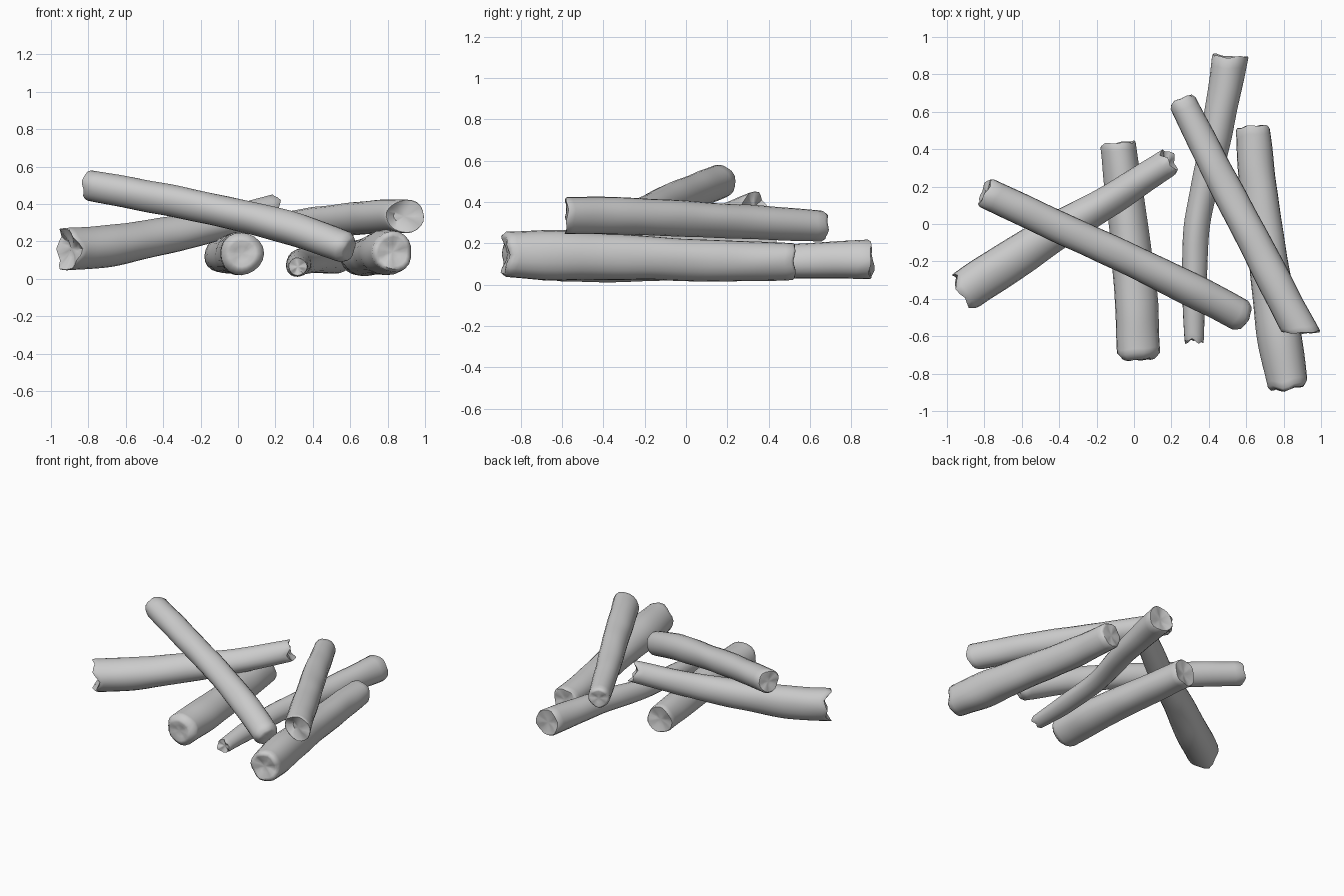
import bpy, bmesh, math, random
from mathutils import Vector, noise

if "Cube" in bpy.data.objects:
    bpy.data.objects.remove(bpy.data.objects["Cube"])

SIDES, RINGS = 20, 36
Z = Vector((0, 0, 1))


def spline(pts, t):
    # Catmull-Rom through (x, y, z, radius) points
    n = len(pts) - 1
    i = min(int(t * n), n - 1)
    u = t * n - i
    b, c = Vector(pts[i]), Vector(pts[i + 1])
    a = Vector(pts[i - 1]) if i > 0 else 2 * b - c
    d = Vector(pts[i + 2]) if i + 2 <= n else 2 * c - b
    return 0.5 * (2 * b + (c - a) * u + (2 * a - 5 * b + 4 * c - d) * u * u
                  + (3 * b - a - 3 * c + d) * u ** 3)


def log(name, pts, start, end, seed):
    """start / end = (jaggedness, rim rounding, skew, dish depth) of each cut."""
    rng = random.Random(seed)
    phase = [rng.uniform(0, 6.28) for _ in range(4)]
    bm = bmesh.new()

    def ring(t, scale=1.0, push=0.0):
        p = spline(pts, t)
        tan = (spline(pts, min(t + .02, 1)) - spline(pts, max(t - .02, 0))).to_3d().normalized()
        side = tan.cross(Z).normalized()
        up = side.cross(tan)
        c, r = p.to_3d(), p[3]
        verts = []
        for k in range(SIDES):
            a = 2 * math.pi * k / SIDES
            q = side * math.cos(a) + up * math.sin(a)
            bump = 1 + .025 * math.sin(3 * a + phase[0] + 2 * t) \
                + .05 * noise.noise((c * 5 + q * .8) + Vector((seed * 7, 0, 0)))
            off = push
            for (jag, _, skew, _), w in ((start, max(0, 1 - t * 7)), (end, max(0, 1 - (1 - t) * 7))):
                s = -1 if w and t < .5 else 1
                wave = math.sin(2 * a + phase[1]) + .8 * math.sin(5 * a + phase[2])
                off += w * (skew * r * math.cos(a) + s * jag * wave * scale)
            verts.append(bm.verts.new(c + q * r * bump * scale + tan * off))
        return verts

    # rings from the dished start face, along the bark, to the dished end face
    def cap(t, spec, s):
        _, rnd, _, dish = spec
        return [(t, 1 - rnd * .35, s * rnd * .045), (t, .88 - rnd * .4, s * (rnd * .06 - dish * .3)),
                (t, .42 - rnd * .1, s * (rnd * .065 - dish))]
    specs = cap(0, start, -1)[::-1]
    specs += [(i / RINGS, 1, 0) for i in range(RINGS + 1)]
    specs += cap(1, end, 1)
    rows = [ring(*s) for s in specs]
    for lo, hi in zip(rows, rows[1:]):
        for k in range(SIDES):
            j = (k + 1) % SIDES
            bm.faces.new((lo[k], lo[j], hi[j], hi[k]))
    for row in (rows[0], rows[-1]):
        mid = bm.verts.new(sum((v.co for v in row), Vector()) / SIDES)
        for k in range(SIDES):
            bm.faces.new((row[k], row[(k + 1) % SIDES], mid))
    bmesh.ops.recalc_face_normals(bm, faces=bm.faces)
    me = bpy.data.meshes.new(name)
    bm.to_mesh(me)
    bm.free()
    ob = bpy.data.objects.new(name, me)
    bpy.context.collection.objects.link(ob)
    bpy.context.view_layer.objects.active = ob
    ob.select_set(True)
    bpy.ops.object.shade_smooth_by_angle(angle=math.radians(50))
    ob.select_set(False)


# left log, leaning up toward the back
log("left_leaning_log",
    [(-.91, -.36, .16, .112), (-.7, -.22, .175, .112), (-.42, -.04, .225, .1),
     (-.12, .135, .285, .085), (.19, .335, .375, .075)],
    (.018, .1, 0, .03), (.014, .1, 0, .02), 1)
# long log lying diagonally on top
log("top_diagonal_log",
    [(-.79, .165, .5, .083), (-.38, -.025, .425, .085), (-.05, -.175, .355, .085),
     (.3, -.345, .265, .09), (.57, -.485, .17, .085)],
    (.006, .3, 0, .015), (.004, .6, 0, .005), 2)
# three ground logs
log("centre_ground_log",
    [(.02, -.69, .135, .115), (.01, -.4, .135, .115), (-.03, 0, .13, .105), (-.085, .425, .125, .096)],
    (.005, .7, 0, .02), (.006, .15, 0, .015), 3)
log("thin_ground_log",
    [(.32, -.62, .065, .05), (.32, -.35, .075, .064), (.34, .02, .09, .07),
     (.43, .42, .11, .08), (.515, .89, .12, .096)],
    (.01, .15, 0, .015), (.006, .15, .1, .015), 4)
log("right_ground_log",
    [(.825, -.86, .145, .11), (.78, -.6, .14, .12), (.72, -.2, .13, .105),
     (.665, .2, .115, .1), (.635, .51, .115, .09)],
    (.01, .4, 0, .02), (.006, .25, 0, .01), 5)
# right log resting across the two ground logs
log("right_top_log",
    [(.26, .65, .285, .075), (.43, .31, .305, .082), (.63, -.07, .325, .088),
     (.78, -.36, .335, .09), (.895, -.575, .335, .092)],
    (.006, .35, 0, .01), (.006, .1, -.5, .02), 6)
